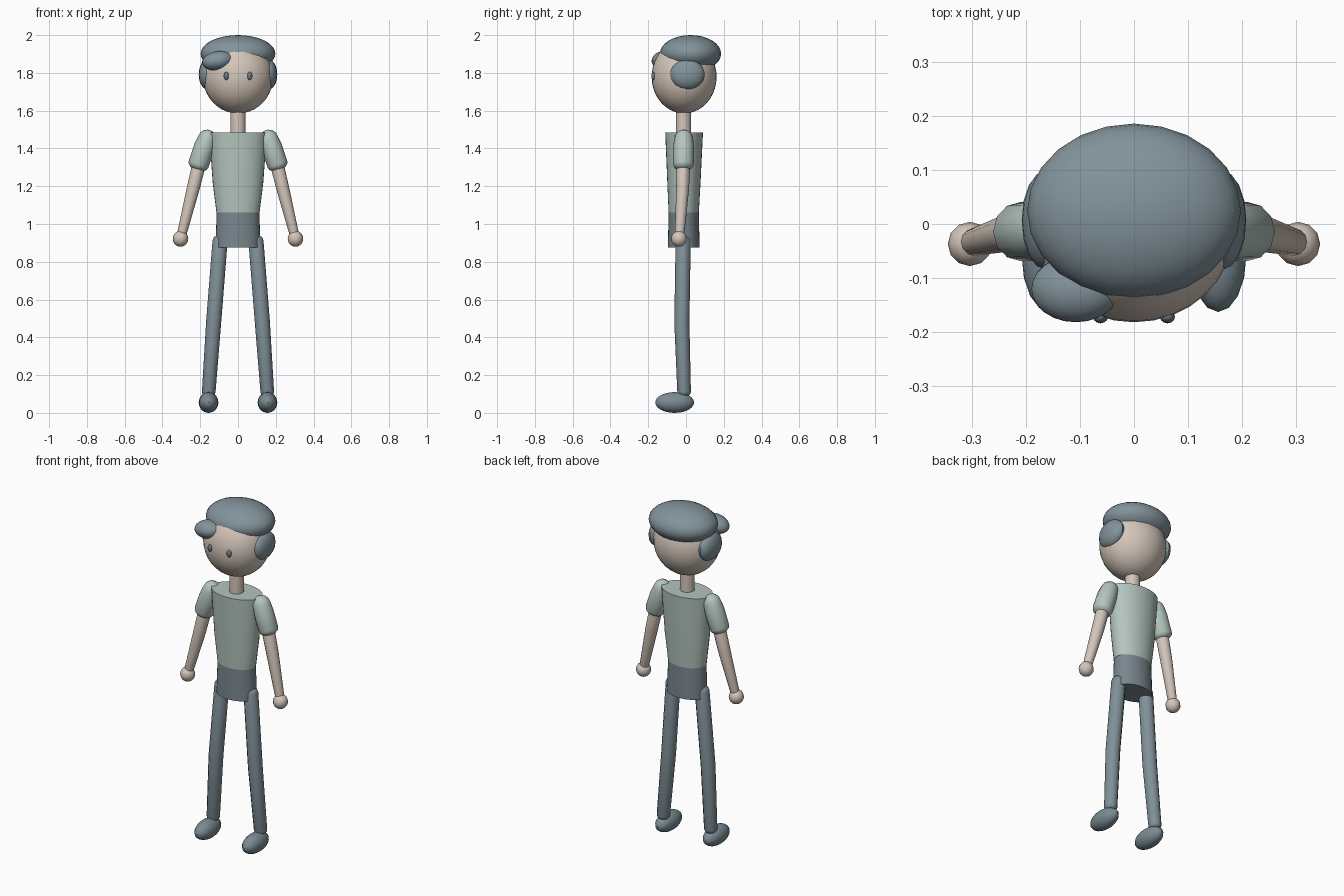
import bpy, bmesh, math
from mathutils import Vector, Matrix

cube = bpy.data.objects.get("Cube")
if cube:
    bpy.data.objects.remove(cube, do_unlink=True)


def linear(c):
    c /= 255
    return c / 12.92 if c <= 0.04045 else ((c + 0.055) / 1.055) ** 2.4


def material(name, *rgb):
    mat = bpy.data.materials.new(name)
    mat.use_nodes = True
    colour = [linear(c) for c in rgb] + [1]
    mat.diffuse_color = colour
    mat.node_tree.nodes["Principled BSDF"].inputs["Base Color"].default_value = colour
    return mat


SKIN = material("skin", 212, 198, 186)
SHIRT = material("pale green cloth", 180, 197, 190)
HAIR = material("slate hair", 130, 147, 155)
TROUSERS = material("slate trousers", 128, 145, 152)
HIPS = material("slate waistband", 121, 134, 141)
SHOES = material("slate shoes", 122, 139, 147)
EYES = material("slate eyes", 108, 122, 130)


def finish(name, bm, mat):
    bmesh.ops.recalc_face_normals(bm, faces=bm.faces)
    mesh = bpy.data.meshes.new(name)
    bm.to_mesh(mesh)
    bm.free()
    mesh.materials.append(mat)
    obj = bpy.data.objects.new(name, mesh)
    bpy.context.collection.objects.link(obj)
    bpy.ops.object.select_all(action="DESELECT")
    obj.select_set(True)
    bpy.context.view_layer.objects.active = obj
    bpy.ops.object.shade_smooth_by_angle(angle=math.radians(40))
    return obj


def ellipsoid(name, centre, radii, mat, segments=24, rings=16, tilt=0):
    bm = bmesh.new()
    place = (Matrix.Translation(centre) @ Matrix.Rotation(math.radians(tilt), 4, "Y")
             @ Matrix.Diagonal((*radii, 1)))
    bmesh.ops.create_uvsphere(bm, u_segments=segments, v_segments=rings, radius=1, matrix=place)
    return finish(name, bm, mat)


def loft(name, rings, mat):
    """Skin a list of closed rings and cap both ends."""
    bm = bmesh.new()
    loops = [[bm.verts.new(p) for p in ring] for ring in rings]
    n = len(loops[0])
    for a, b in zip(loops, loops[1:]):
        for i in range(n):
            j = (i + 1) % n
            bm.faces.new((a[i], a[j], b[j], b[i]))
    bm.faces.new(loops[0])
    bm.faces.new(loops[-1])
    return finish(name, bm, mat)


def ellipse(z, rx, ry, y, n=32):
    steps = [math.tau * i / n for i in range(n)]
    return [(rx * math.cos(t), y + ry * math.sin(t), z) for t in steps]


def limb(name, points, radii, mat, dome=(1, 1), n=12):
    """Round tube along a path with domed ends."""
    pts = [Vector(p) for p in points]
    first = (pts[1] - pts[0]).normalized()
    last = (pts[-1] - pts[-2]).normalized()
    stations = []
    angles = [math.radians(a) for a in (25, 50, 75)]
    for a in reversed(angles):
        stations.append((pts[0] - first * radii[0] * dome[0] * math.sin(a),
                         radii[0] * math.cos(a), first))
    for i, p in enumerate(pts):
        direction = pts[min(i + 1, len(pts) - 1)] - pts[max(i - 1, 0)]
        stations.append((p, radii[i], direction.normalized()))
    for a in angles:
        stations.append((pts[-1] + last * radii[-1] * dome[1] * math.sin(a),
                         radii[-1] * math.cos(a), last))
    rings = []
    for p, r, d in stations:
        u = Vector((0, 1, 0)).cross(d).normalized()
        v = d.cross(u)
        steps = [math.tau * i / n for i in range(n)]
        rings.append([p + r * (u * math.cos(t) + v * math.sin(t)) for t in steps])
    return loft(name, rings, mat)


# Head, neck and hair
ellipsoid("head", (0, -0.01, 1.78), (0.186, 0.172, 0.195), SKIN, 32, 20)
loft("neck", [ellipse(z, 0.04, 0.04, -0.013, 16) for z in (1.46, 1.62)], SKIN)
ellipsoid("hair_cap", (0, 0.024, 1.902), (0.198, 0.162, 0.098), HAIR)
ellipsoid("hair_fringe", (-0.108, -0.12, 1.864), (0.083, 0.062, 0.05), HAIR, tilt=-9)

# Torso
loft("shirt", [ellipse(1.06, 0.114, 0.08, -0.012), ellipse(1.22, 0.134, 0.088, -0.011),
               ellipse(1.485, 0.153, 0.1, -0.01)], SHIRT)
loft("hips", [ellipse(0.875, 0.119, 0.084, -0.012), ellipse(1.06, 0.113, 0.08, -0.012)], HIPS)

# Paired parts
for side, s in (("left", 1), ("right", -1)):
    ellipsoid(side + "_eye", (s * 0.062, -0.172, 1.784), (0.014, 0.012, 0.022), EYES, 12, 8)
    ellipsoid(side + "_side_hair", (s * 0.163, 0.007, 1.792), (0.045, 0.092, 0.079), HAIR, 16, 12)
    limb(side + "_sleeve", [(s * 0.163, -0.012, 1.45), (s * 0.177, -0.013, 1.41),
                            (s * 0.209, -0.014, 1.315)],
         [0.05, 0.055, 0.055], SHIRT, dome=(1, 0.6))
    limb(side + "_arm", [(s * 0.205, -0.014, 1.32), (s * 0.238, -0.018, 1.185),
                         (s * 0.298, -0.034, 0.945)],
         [0.036, 0.034, 0.025], SKIN)
    ellipsoid(side + "_hand", (s * 0.304, -0.037, 0.922), (0.041, 0.041, 0.042), SKIN, 12, 10)
    limb(side + "_leg", [(s * 0.095, -0.015, 0.91), (s * 0.129, -0.022, 0.48),
                         (s * 0.155, -0.01, 0.11)],
         [0.04, 0.04, 0.036], TROUSERS, dome=(0.8, 0.7))
    ellipsoid(side + "_foot", (s * 0.156, -0.06, 0.055), (0.052, 0.103, 0.055), SHOES, 16, 12)
